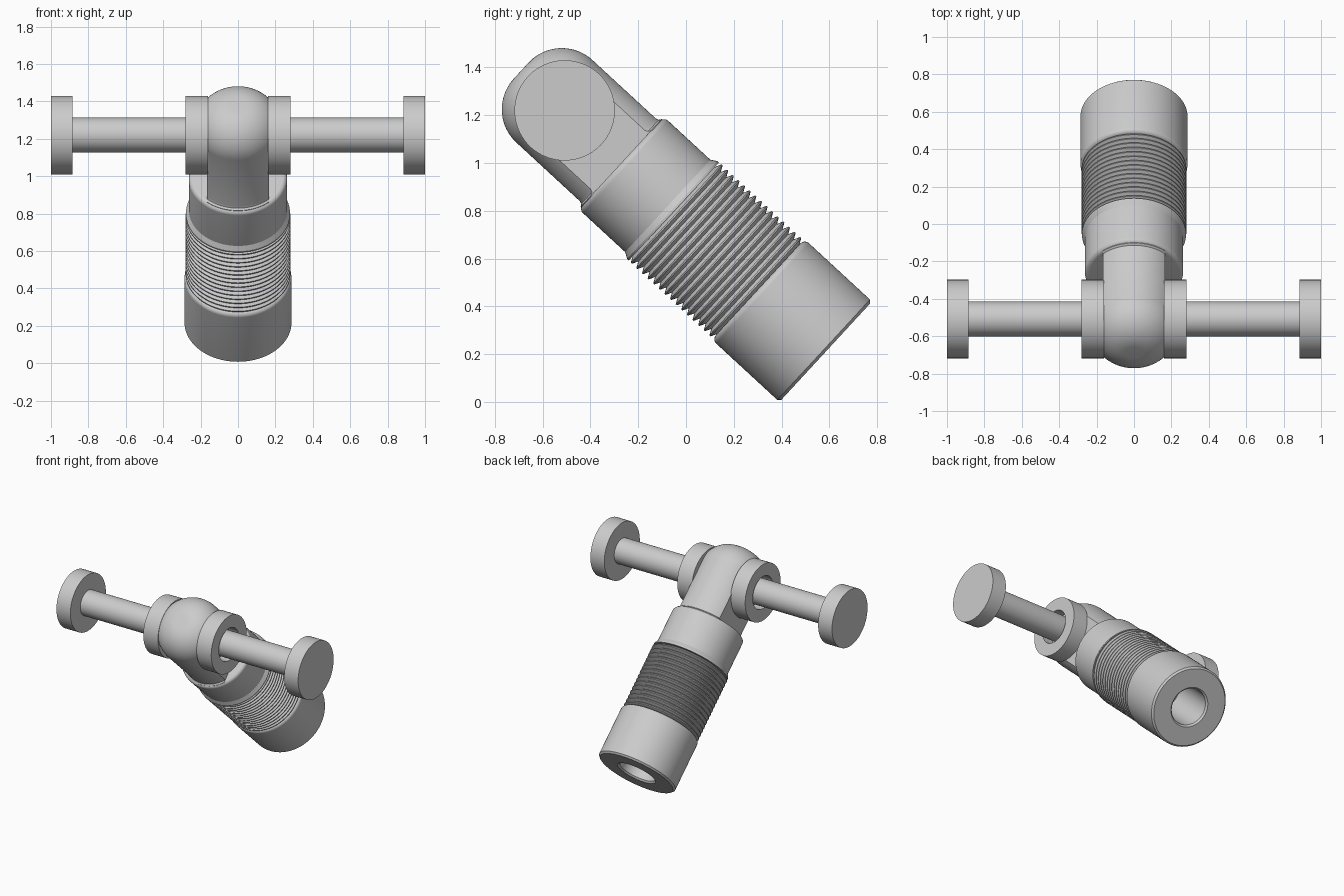
import bpy, bmesh, math
from mathutils import Matrix, Vector

cube = bpy.data.objects.get("Cube")
if cube:
    bpy.data.objects.remove(cube, do_unlink=True)

grey = bpy.data.materials.new("plain_grey")
grey.use_nodes = True
colour = (0.6, 0.6, 0.6, 1)
grey.diffuse_color = colour
grey.node_tree.nodes["Principled BSDF"].inputs["Base Color"].default_value = colour


def arc(r, t, f, start, end, n=8):
    """Rounded corner of radius f about (r, t), angles in degrees."""
    steps = [math.radians(start + (end - start) * i / n) for i in range(n + 1)]
    return [(r + f * math.cos(a), t + f * math.sin(a)) for a in steps]


def revolve(name, profile, matrix, flat=None, sides=96):
    """Spin (radius, height) points about local z; flat trims both x sides."""
    bm = bmesh.new()
    verts = [bm.verts.new((r, 0, t)) for r, t in profile]
    edges = [bm.edges.new(pair) for pair in zip(verts, verts[1:])]
    bmesh.ops.spin(bm, geom=verts + edges, axis=(0, 0, 1), cent=(0, 0, 0),
                   angle=math.tau, steps=sides, use_duplicate=False)
    bmesh.ops.remove_doubles(bm, verts=bm.verts, dist=0.0002)
    if flat:
        for side in (-1, 1):
            cut = bmesh.ops.bisect_plane(
                bm, geom=bm.verts[:] + bm.edges[:] + bm.faces[:],
                plane_co=(side * flat, 0, 0), plane_no=(side, 0, 0), clear_outer=True)
            rim = [e for e in cut["geom_cut"] if isinstance(e, bmesh.types.BMEdge)]
            bmesh.ops.contextual_create(bm, geom=rim)
    bmesh.ops.recalc_face_normals(bm, faces=bm.faces)
    mesh = bpy.data.meshes.new(name)
    bm.to_mesh(mesh)
    bm.free()
    mesh.materials.append(grey)
    obj = bpy.data.objects.new(name, mesh)
    bpy.context.collection.objects.link(obj)
    obj.matrix_world = matrix
    bpy.ops.object.select_all(action="DESELECT")
    obj.select_set(True)
    bpy.context.view_layer.objects.active = obj
    bpy.ops.object.shade_smooth_by_angle(angle=math.radians(30))
    return obj


# Tilted handle axis, starting at the centre of the bored end
tilt = Matrix.Translation((0, 0.585, 0.21)) @ Matrix.Rotation(math.radians(47.3), 4, "X")

# Lower sleeve with a blind bore
sleeve = [(0, 0.6), (0.13, 0.6), (0.13, 0.012), (0.142, 0), (0.274, 0), (0.286, 0.012)]
sleeve += arc(0.261, 0.36, 0.025, 0, 90) + [(0, 0.385)]
revolve("lower_sleeve", sleeve, tilt)

# Ribbed grip
ribs, low, high = 15, 0.385, 0.865
pitch = (high - low) / ribs
grip = [(0.14, low)]
for i in range(ribs):
    t = low + i * pitch
    grip += [(0.255, t), (0.28, t + pitch * 0.4), (0.28, t + pitch * 0.6)]
grip += [(0.255, high), (0.14, high)]
revolve("ribbed_grip", grip, tilt)

# Upper collar with a flared lower rim and rounded shoulder
collar = [(0, 0.865), (0.278, 0.865), (0.278, 0.875), (0.263, 0.9)]
collar += arc(0.238, 1.14, 0.025, 0, 90) + [(0, 1.165)]
revolve("upper_collar", collar, tilt)

# Round-ended neck with two flat cheeks
neck = [(0, 1.1), (0.25, 1.1), (0.25, 1.165), (0.239, 1.172), (0.235, 1.185)]
neck += arc(0.045, 1.545, 0.19, 0, 90, 20) + [(0, 1.735)]
revolve("neck", neck, tilt, flat=0.165)

# Cross axle: hub, rod and end disc on each side
for label, side in (("left", 1), ("right", -1)):
    axle = Matrix.Translation((0, -0.508, 1.22)) @ Matrix.Rotation(side * math.pi / 2, 4, "Y")
    revolve(label + "_hub", [(0, 0.16), (0.21, 0.16), (0.21, 0.281), (0.12, 0.281),
                             (0.12, 0.2), (0, 0.2)], axle)
    revolve(label + "_rod", [(0, 0.19), (0.093, 0.19), (0.093, 0.89), (0, 0.89)], axle)
    revolve(label + "_end_disc", [(0, 0.885), (0.21, 0.885), (0.21, 1), (0, 1)], axle)
